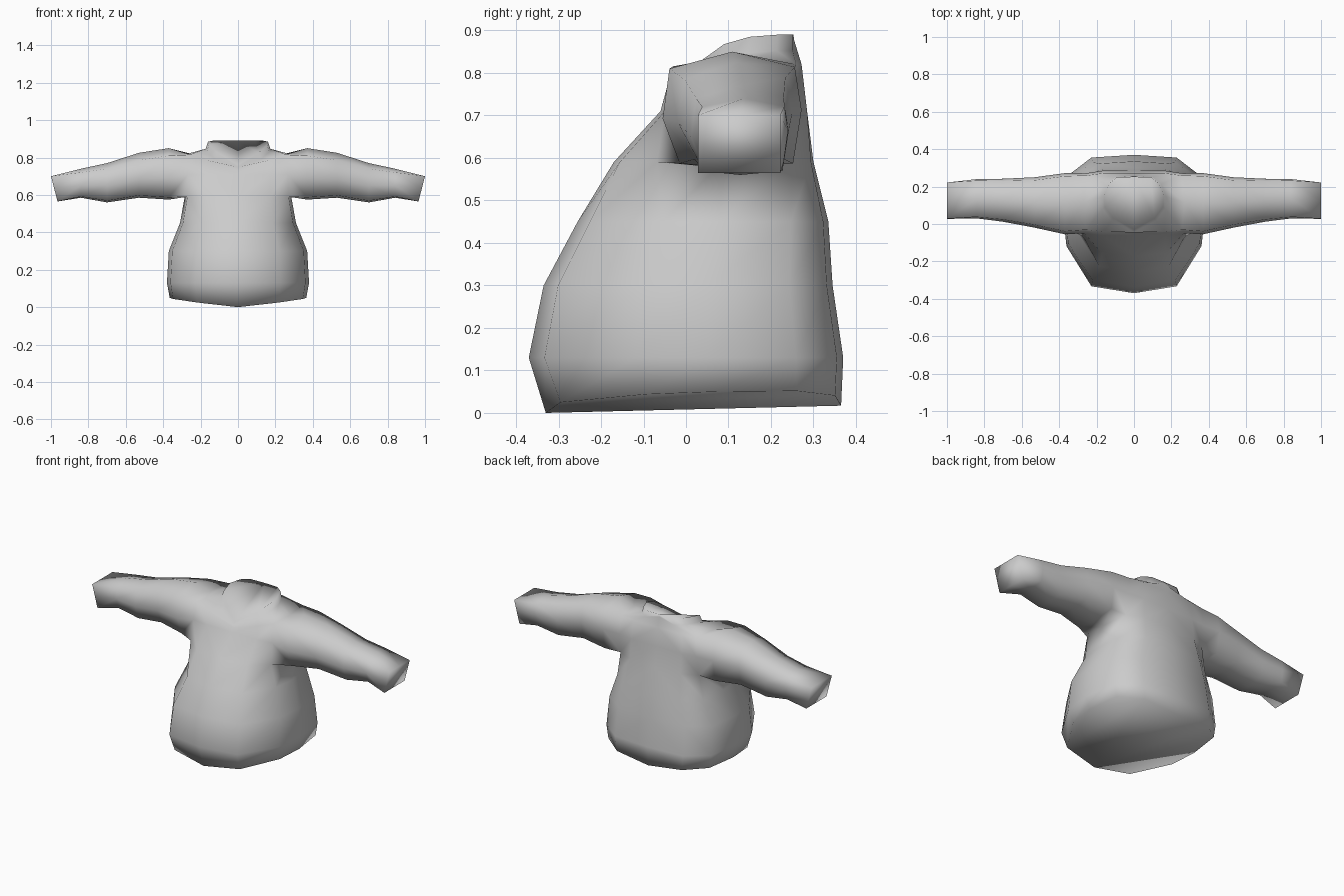
import bpy, bmesh

if "Cube" in bpy.data.objects:
    bpy.data.objects.remove(bpy.data.objects["Cube"])

# Half cross-section of the torso, from centre front round to centre back
XF = [0, .6, .95, 1, .93, .6, 0]               # share of the half width
T_LOW = [0, .05, .34, .57, .85, .98, 1]        # front-to-back share, belly
T_TOP = [0, .0, .03, .5, .96, 1, 1]            # front-to-back share, chest

# Torso rings: height, half width, front y, back y, belly-to-chest blend
TORSO = [(.13, .38, -.37, .37, 0), (.30, .37, -.335, .345, 0),
         (.45, .31, -.255, .335, 0), (.59, .285, -.17, .30, .4),
         (.71, .28, -.06, .285, 1), (.82, .27, -.04, .272, 1)]
# Collar edge, sloping down to a point at the front
COLLAR = [(0, -.03, .76), (.11, .03, .825), (.155, .09, .868), (.16, .15, .885),
          (.135, .215, .89), (.09, .25, .89), (0, .253, .89)]
# Sleeve rings: x, front y, back y, bottom z, top z, corner rounding
SLEEVE = [(.37, -.055, .272, .575, .85, .04), (.53, -.02, .25, .585, .825, .04),
          (.70, .012, .242, .56, .77, .03), (.84, .03, .24, .585, .74, .02),
          (1.0, .028, .222, .565, .70, .0)]

bm = bmesh.new()


def ring(points):
    return [bm.verts.new(p) for p in points]


def section(w, f, b, k):
    for xf, lo, hi in zip(XF, T_LOW, T_TOP):
        t = lo + (hi - lo) * k
        yield xf, xf * w, f + (b - f) * t, t


# Hem, raised at the sides
rings = [ring((x, y, .04 * xf + .017 * t)
              for xf, x, y, t in section(.365, -.33, .365, 0))]

# Torso, with the top ring dipping below the collar point
for z, w, f, b, k in TORSO:
    dip = .09 if z > .8 else 0
    rings.append(ring((x, y, z - (dip * (1 - xf) if i < 3 else 0))
                      for i, (xf, x, y, t) in enumerate(section(w, f, b, k))))

# Collar base and collar edge
rings.append(ring((x * 1.08, y - .008 + .06 * (y - .1), z - (.038 if x else .012))
                  for x, y, z in COLLAR))
rings.append(ring(COLLAR))

# Torso skin, leaving out the armhole
for r in range(len(rings) - 1):
    for c in range(6):
        if r in (4, 5) and c in (2, 3):
            continue
        bm.faces.new((rings[r][c], rings[r][c + 1],
                      rings[r + 1][c + 1], rings[r + 1][c]))
bm.faces.new(rings[0][::-1])
bm.faces.new(rings[-1])

# Sleeve, lofted from the armhole
hole = [(4, 2), (4, 3), (4, 4), (5, 4), (6, 4), (6, 3), (6, 2), (5, 2)]
last = [rings[r][c] for r, c in hole]
for x, f, b, z0, z1, q in SLEEVE:
    m, h = (f + b) / 2, (z0 + z1) / 2
    skew = .035 if x == 1 else 0
    pts = [(f + q, z0 + q * .3), (m, z0), (b - q * .5, z0 + q * .3), (b, h),
           (b - q * .4, z1 - q * .9), (m, z1), (f + q * .4, z1 - q), (f, h - q * .5)]
    new = ring((x - skew * (z1 - z) / (z1 - z0), y, z) for y, z in pts)
    for i in range(8):
        j = (i + 1) % 8
        bm.faces.new((last[i], last[j], new[j], new[i]))
    last = new
bm.faces.new(last)

bmesh.ops.recalc_face_normals(bm, faces=bm.faces)
for face in bm.faces:
    face.smooth = True

mesh = bpy.data.meshes.new("sweater")
bm.to_mesh(mesh)
bm.free()
sweater = bpy.data.objects.new("sweater", mesh)
bpy.context.collection.objects.link(sweater)

# Other half
mirror = sweater.modifiers.new("mirror", "MIRROR")
mirror.use_clip = True
mirror.merge_threshold = .001

cloth = bpy.data.materials.new("light grey cloth")
cloth.diffuse_color = (.6, .6, .6, 1)
cloth.use_nodes = True
cloth.node_tree.nodes["Principled BSDF"].inputs["Base Color"].default_value = cloth.diffuse_color
mesh.materials.append(cloth)
